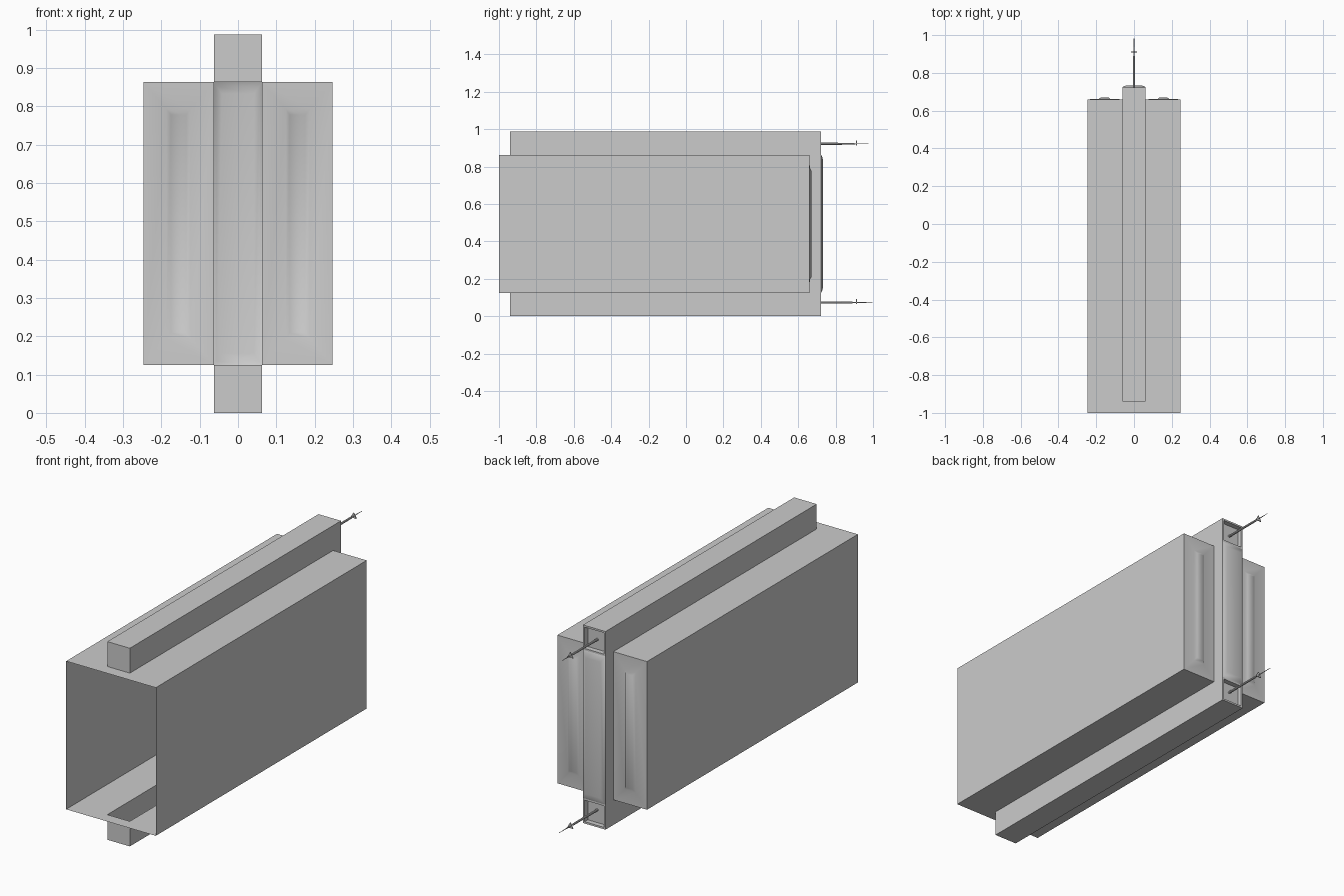
import bpy, bmesh, math

cube = bpy.data.objects.get("Cube")
if cube:
    bpy.data.objects.remove(cube)

grey = bpy.data.materials.new("plain_grey")
grey.use_nodes = True
COLOUR = (0.6, 0.6, 0.6, 1)
grey.diffuse_color = COLOUR
grey.node_tree.nodes["Principled BSDF"].inputs["Base Color"].default_value = COLOUR

# Main dimensions: housing half width, spine half width, and their extents
HW, SW = 0.247, 0.062
FRONT, BACK = -1.0, 0.66
LOW, HIGH = 0.125, 0.863
SPINE_FRONT, SPINE_BACK, TOP = -0.94, 0.722, 0.987


def finish(name, bm, smooth=False):
    mesh = bpy.data.meshes.new(name)
    bm.to_mesh(mesh)
    bm.free()
    mesh.materials.append(grey)
    for p in mesh.polygons:
        p.use_smooth = smooth
    obj = bpy.data.objects.new(name, mesh)
    bpy.context.collection.objects.link(obj)
    return obj


def sheet(name, faces):
    """Thin shell from a few outline polygons, welded along shared edges."""
    bm = bmesh.new()
    for pts in faces:
        bm.faces.new([bm.verts.new(p) for p in pts])
    bmesh.ops.remove_doubles(bm, verts=bm.verts, dist=1e-5)
    bmesh.ops.recalc_face_normals(bm, faces=bm.faces)
    return finish(name, bm)


def stepped_panel(name, rings, smooth):
    """Back-facing panel from nested rectangles (x0, x1, z0, z1, y)."""
    bm = bmesh.new()
    prev = None
    for x0, x1, z0, z1, y in rings:
        ring = [bm.verts.new((x, y, z)) for x, z in
                ((x0, z0), (x0, z1), (x1, z1), (x1, z0))]
        if prev:
            for i in range(4):
                j = (i + 1) % 4
                bm.faces.new((prev[i], prev[j], ring[j], ring[i]))
        prev = ring
    bm.faces.new(prev)
    return finish(name, bm, smooth)


# Housing: open-fronted box, slotted above and below for the spine
def slotted(z):
    return [(-HW, FRONT, z), (HW, FRONT, z), (HW, BACK, z), (SW, BACK, z),
            (SW, SPINE_FRONT, z), (-SW, SPINE_FRONT, z), (-SW, BACK, z), (-HW, BACK, z)]


def side(x):
    return [(x, FRONT, LOW), (x, BACK, LOW), (x, BACK, HIGH), (x, FRONT, HIGH)]


sheet("housing", [slotted(LOW), slotted(HIGH), side(-HW), side(HW)])


# Spine: hollow channel wrapping over, behind and under the housing
def spine_side(x):
    profile = [(SPINE_FRONT, HIGH), (SPINE_FRONT, TOP), (SPINE_BACK, TOP), (SPINE_BACK, 0),
               (SPINE_FRONT, 0), (SPINE_FRONT, LOW), (BACK, LOW), (BACK, HIGH)]
    return [(x, y, z) for y, z in profile]


def spine_flat(z):
    return [(-SW, SPINE_FRONT, z), (SW, SPINE_FRONT, z), (SW, SPINE_BACK, z), (-SW, SPINE_BACK, z)]


def spine_cap(z0, z1):
    y = SPINE_FRONT
    return [(-SW, y, z0), (SW, y, z0), (SW, y, z1), (-SW, y, z1)]


sheet("spine", [spine_side(-SW), spine_side(SW), spine_flat(0), spine_flat(TOP),
                spine_cap(0, LOW), spine_cap(HIGH, TOP)])

# Raised rear panels on either side of the spine
for label, s in (("right", -1), ("left", 1)):
    rings = []
    for a, b, inset, rise in ((SW, HW, 0, 0), (0.125, 0.187, 0.07, 0.002), (0.135, 0.175, 0.085, 0.011)):
        x0, x1 = sorted((s * a, s * b))
        rings.append((x0, x1, LOW + inset, HIGH - inset, BACK + rise))
    stepped_panel(label + "_rear_panel", rings, True)

# Raised panel on the back of the spine
stepped_panel("spine_rear_panel",
              [(-SW + d, SW - d, LOW + e, HIGH - e, SPINE_BACK + h)
               for d, e, h in ((0, 0, 0), (0.006, 0.01, 0.006), (0.02, 0.03, 0.011))], True)


# Rods with a small triangular plate near the tip
def rod(name, z, tip):
    bm = bmesh.new()
    for radius0, radius1, y0, y1, sides in ((0.006, 0.005, 0.697, 0.89, 10),
                                            (0.003, 0.001, 0.89, tip, 8),
                                            (0.018, 0.018, 0.908, 0.913, 3)):
        made = bmesh.ops.create_cone(bm, cap_ends=True, segments=sides, radius1=radius0,
                                     radius2=radius1, depth=y1 - y0)["verts"]
        for v in made:
            x, up, along = v.co
            v.co = (x, (y0 + y1) / 2 + along, z + up)
    bmesh.ops.recalc_face_normals(bm, faces=bm.faces)
    finish(name, bm)


# Recessed sockets at both ends of the spine, each holding a rod
for label, z0, z1, rod_z, tip in (("upper", HIGH, TOP, 0.922, 0.975), ("lower", 0, LOW, 0.073, 1.0)):
    stepped_panel(label + "_socket",
                  [(-SW + d, SW - d, z0 + d, z1 - d, SPINE_BACK - h)
                   for d, h in ((0, 0), (0.009, 0), (0.009, 0.025))], False)
    rod(label + "_rod", rod_z, tip)
